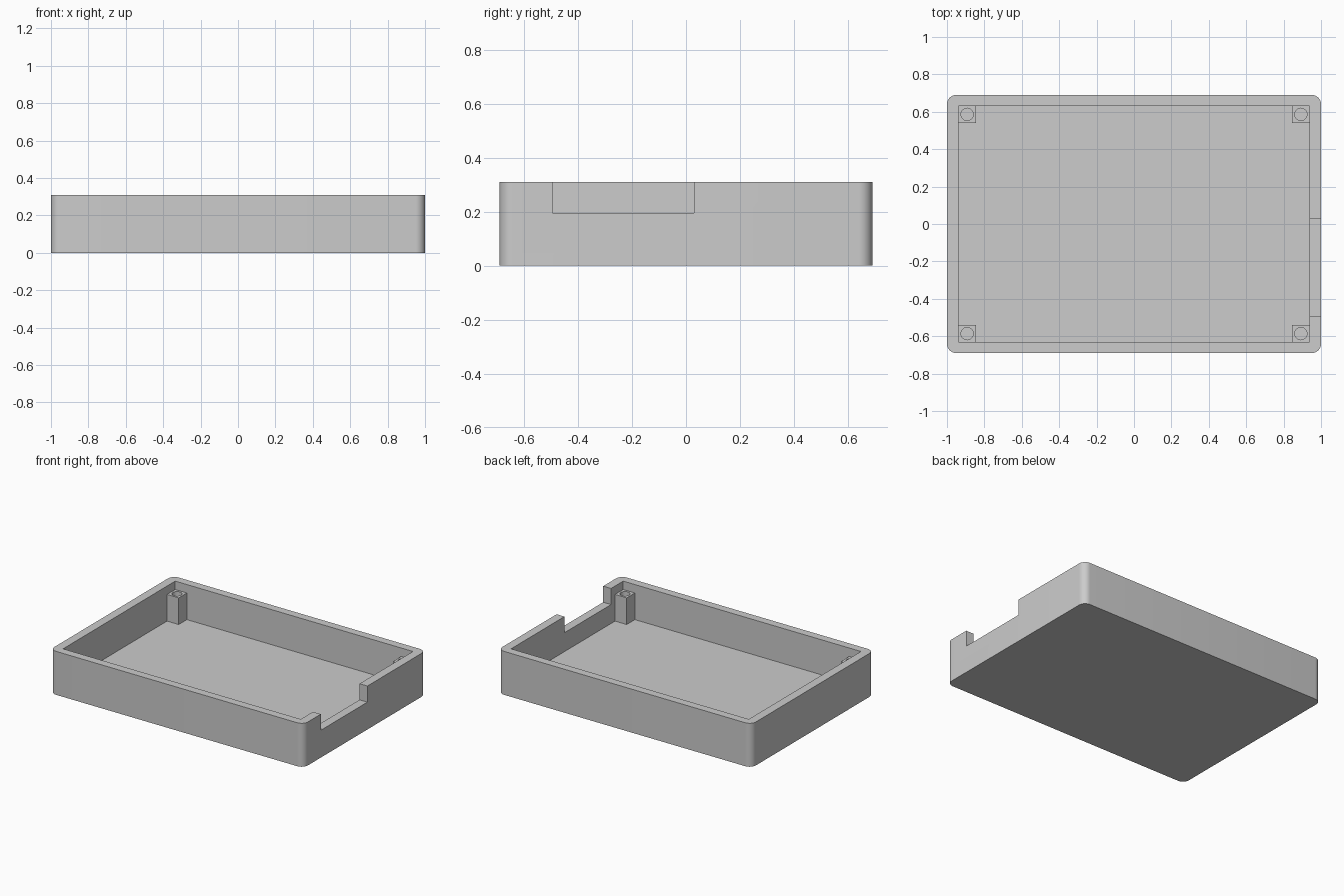
import bpy
import bmesh
import math
from mathutils import Matrix, Vector

if "Cube" in bpy.data.objects:
    bpy.data.objects.remove(bpy.data.objects["Cube"])

HALF_X, HALF_Y, HEIGHT = 1.0, 0.69, 0.31
WALL, FLOOR, RADIUS = 0.062, 0.06, 0.05
POST, POST_TOP, HOLE = 0.092, 0.25, 0.033
NOTCH_FRONT, NOTCH_BACK, NOTCH_Z = -0.495, 0.03, 0.195

grey = bpy.data.materials.new("plain grey")
grey.use_nodes = True
colour = (0.604, 0.604, 0.604, 1)
grey.diffuse_color = colour
grey.node_tree.nodes["Principled BSDF"].inputs["Base Color"].default_value = colour


def add_object(name, bm):
    mesh = bpy.data.meshes.new(name)
    bm.to_mesh(mesh)
    bm.free()
    mesh.materials.append(grey)
    obj = bpy.data.objects.new(name, mesh)
    bpy.context.collection.objects.link(obj)
    return obj


def box(name, low, high, corner_radius=0):
    low, high = Vector(low), Vector(high)
    bm = bmesh.new()
    bmesh.ops.create_cube(bm, size=1)
    bmesh.ops.scale(bm, vec=high - low, verts=bm.verts)
    bmesh.ops.translate(bm, vec=(low + high) / 2, verts=bm.verts)
    if corner_radius:
        upright = [e for e in bm.edges
                   if abs(e.verts[0].co.z - e.verts[1].co.z) > 0.01]
        bmesh.ops.bevel(bm, geom=upright, offset=corner_radius, segments=10,
                        profile=0.5, affect='EDGES')
    return add_object(name, bm)


def cylinder(name, x, y, bottom, top, radius):
    bm = bmesh.new()
    bmesh.ops.create_cone(bm, cap_ends=True, segments=32, radius1=radius,
                          radius2=radius, depth=top - bottom,
                          matrix=Matrix.Translation((x, y, (bottom + top) / 2)))
    return add_object(name, bm)


def activate(obj):
    bpy.ops.object.select_all(action='DESELECT')
    obj.select_set(True)
    bpy.context.view_layer.objects.active = obj


def cut(obj, cutter):
    activate(obj)
    mod = obj.modifiers.new("cut", 'BOOLEAN')
    mod.operation = 'DIFFERENCE'
    mod.solver = 'EXACT'
    mod.object = cutter
    bpy.ops.object.modifier_apply(modifier=mod.name)
    bpy.data.objects.remove(cutter)


def smooth(obj):
    activate(obj)
    bpy.ops.object.shade_smooth_by_angle(angle=math.radians(30))


# Open tray with rounded upright corners
inner_x, inner_y = HALF_X - WALL, HALF_Y - WALL + 0.004
tray = box("tray", (-HALF_X, -HALF_Y, 0), (HALF_X, HALF_Y, HEIGHT), RADIUS)
cut(tray, box("cavity_cutter", (-inner_x, -inner_y, FLOOR),
              (inner_x, inner_y, HEIGHT + 0.1)))

# Notch in the left wall
cut(tray, box("notch_cutter", (inner_x - 0.05, NOTCH_FRONT, NOTCH_Z),
              (HALF_X + 0.1, NOTCH_BACK, HEIGHT + 0.1)))
smooth(tray)

# Screw posts in the inner corners, sunk slightly into walls and floor
for side, sx in (("left", 1), ("right", -1)):
    for end, sy in (("front", -1), ("back", 1)):
        xs = sorted((sx * (inner_x - POST), sx * (inner_x + 0.01)))
        ys = sorted((sy * (inner_y - POST), sy * (inner_y + 0.01)))
        post = box(f"{end}_{side}_post", (xs[0], ys[0], FLOOR - 0.01),
                   (xs[1], ys[1], POST_TOP))
        cut(post, cylinder("hole_cutter", sx * (inner_x - POST / 2),
                           sy * (inner_y - POST / 2), FLOOR, POST_TOP + 0.1, HOLE))
        smooth(post)
